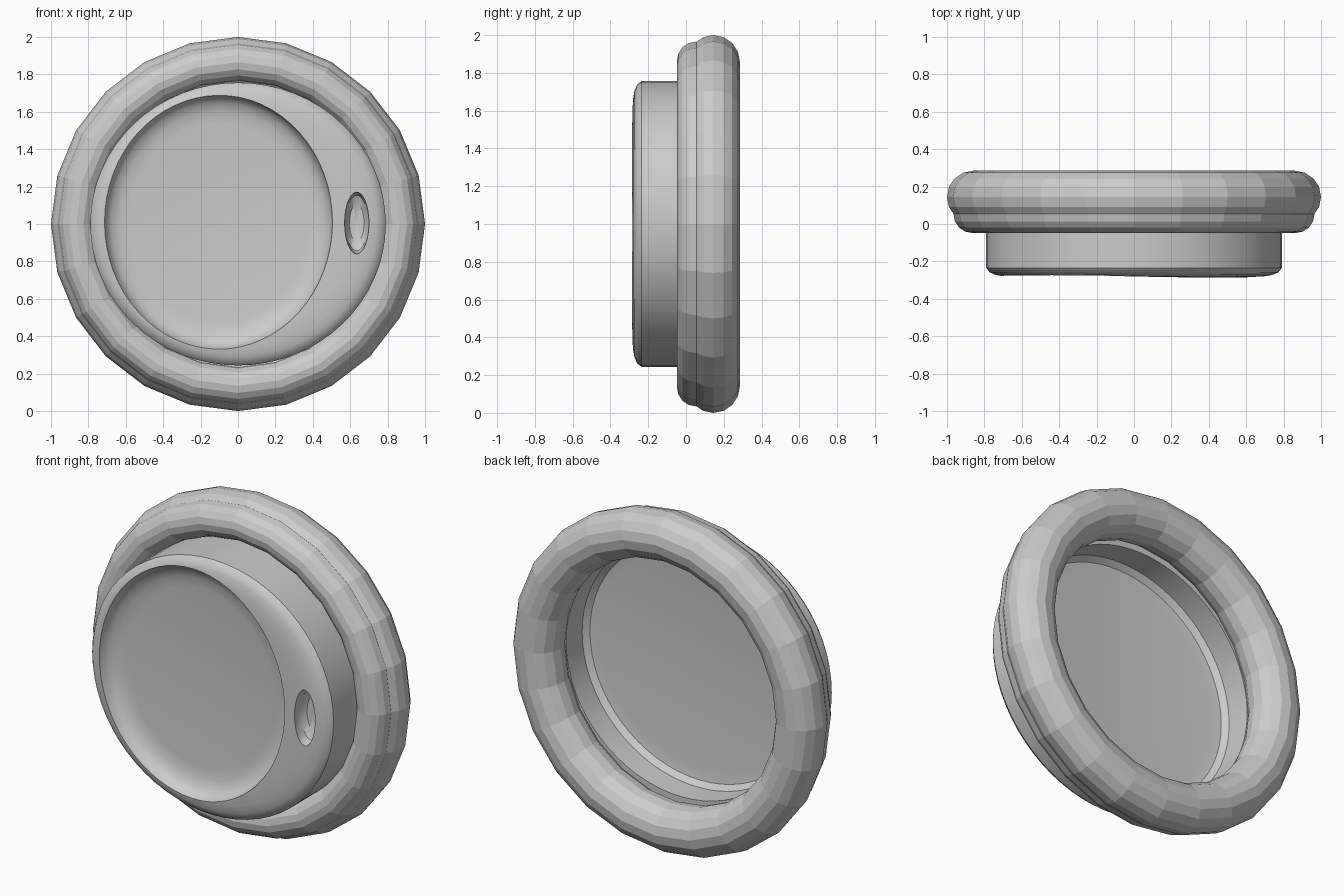
import bpy, bmesh, math
from mathutils import Matrix

cube = bpy.data.objects.get("Cube")
if cube:
    bpy.data.objects.remove(cube, do_unlink=True)

grey = bpy.data.materials.new("warm_grey")
grey.use_nodes = True
COLOUR = (0.6, 0.6, 0.6, 1)
grey.diffuse_color = COLOUR
grey.node_tree.nodes["Principled BSDF"].inputs["Base Color"].default_value = COLOUR


def finish(name, bm):
    bmesh.ops.recalc_face_normals(bm, faces=bm.faces)
    mesh = bpy.data.meshes.new(name)
    bm.to_mesh(mesh)
    bm.free()
    mesh.materials.append(grey)
    obj = bpy.data.objects.new(name, mesh)
    bpy.context.collection.objects.link(obj)
    return obj


def lathe(name, profile, steps, centre=(0, 1), scale=(1, 1), closed=False):
    """Spin (radius, y) points around the y axis, then stretch in x and z."""
    bm = bmesh.new()
    points = [bm.verts.new((r, y, 0)) for r, y in profile]
    pairs = list(zip(points, points[1:]))
    if closed:
        pairs.append((points[-1], points[0]))
    edges = [bm.edges.new(p) for p in pairs]
    bmesh.ops.spin(bm, geom=points + edges, cent=(0, 0, 0), axis=(0, 1, 0),
                   angle=math.tau, steps=steps, use_merge=True)
    bmesh.ops.remove_doubles(bm, verts=bm.verts, dist=0.0001)
    bm.transform(Matrix.Translation((centre[0], 0, centre[1]))
                 @ Matrix.Diagonal((scale[0], 1, scale[1], 1)))
    return finish(name, bm)


def ring(name, major, minor, y, sides=16):
    angles = [math.tau * i / sides for i in range(sides)]
    return lathe(name, [(major + minor * math.cos(a), y + minor * math.sin(a))
                        for a in angles], 24, closed=True)


# Rolled rim and the narrower bead in front of it
ring("rolled_rim", 0.86, 0.14, 0.145)
ring("front_bead", 0.865, 0.1, 0.052)

# Raised cap with a hollow back
cap = lathe("raised_cap", [
    (0, -0.286), (0.62, -0.285), (0.69, -0.281), (0.74, -0.272), (0.772, -0.258),
    (0.79, -0.235), (0.79, 0.05), (0.75, 0.05), (0.75, -0.1), (0.72, -0.13),
    (0.66, -0.14), (0, -0.14)], 64, scale=(1, 0.957))

# Oval dish and drinking hole pressed into the front
dish = lathe("dish_cutter", [
    (0, -0.19), (0.78, -0.192), (0.87, -0.2), (0.94, -0.218), (0.98, -0.245),
    (1, -0.28), (1, -0.4), (0, -0.4)], 64, (-0.105, 1.01), (0.61, 0.68))
hole = lathe("hole_cutter", [
    (0, -0.2), (0.6, -0.205), (0.9, -0.23), (1, -0.27), (1, -0.4), (0, -0.4)],
    32, (0.635, 1.005), (0.065, 0.165))

for cutter in (dish, hole):
    cut = cap.modifiers.new(cutter.name, "BOOLEAN")
    cut.operation = "DIFFERENCE"
    cut.solver = "EXACT"
    cut.object = cutter
bpy.context.view_layer.objects.active = cap
cap.select_set(True)
for cutter in (dish, hole):
    bpy.ops.object.modifier_apply(modifier=cutter.name)
    bpy.data.objects.remove(cutter, do_unlink=True)
bpy.ops.object.shade_smooth_by_angle(angle=math.radians(32))
